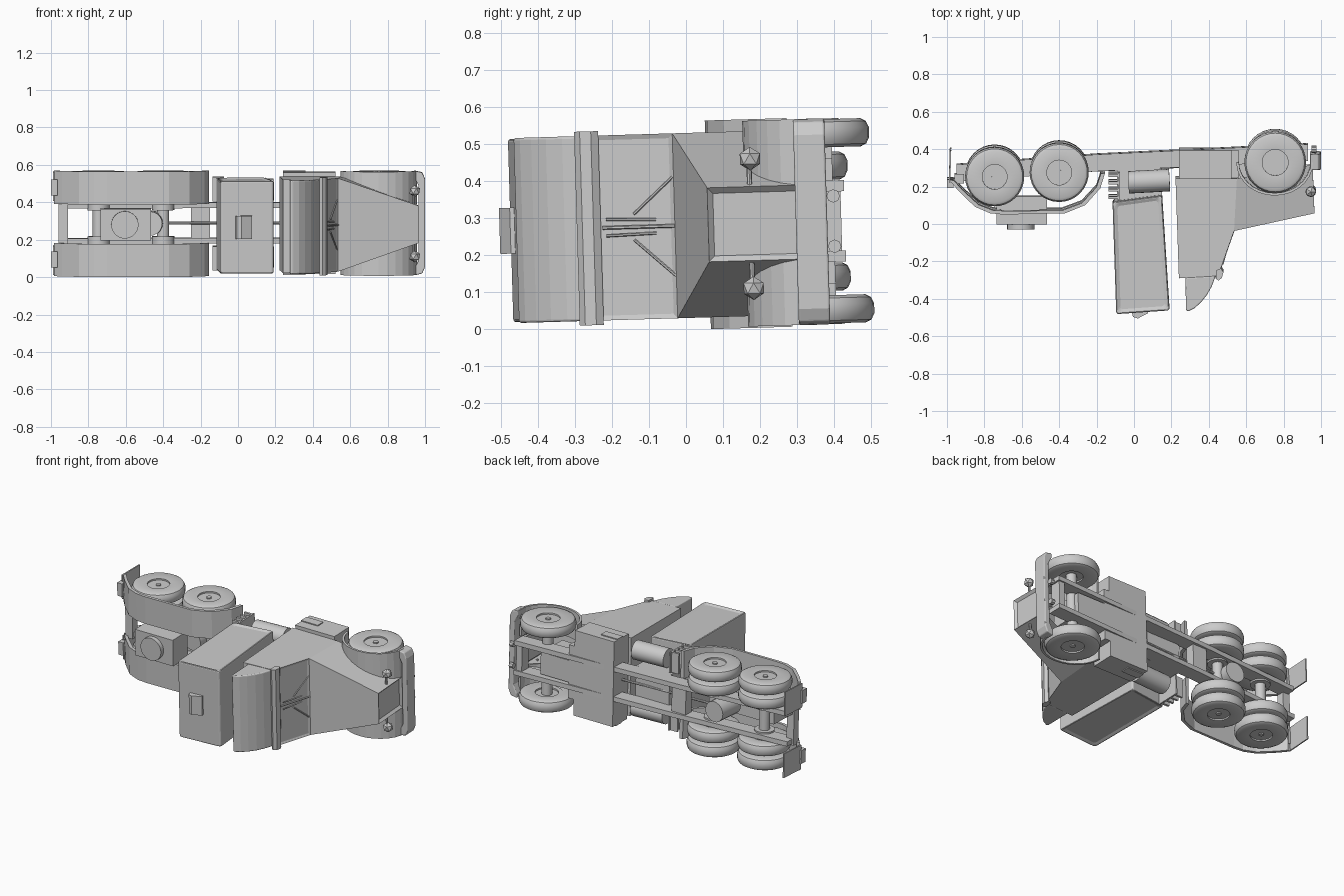
import bpy, bmesh, math
from mathutils import Matrix, Vector

cube = bpy.data.objects.get("Cube")
if cube:
    bpy.data.objects.remove(cube)

grey = bpy.data.materials.new("plain grey")
grey.use_nodes = True
COL = (0.6, 0.6, 0.6, 1)
grey.diffuse_color = COL
grey.node_tree.nodes["Principled BSDF"].inputs["Base Color"].default_value = COL

# The truck lies on its side: nose to +x, roof to -y, width along z
LEAN = Matrix.Translation((0, 0, 0.28)) @ Matrix.Rotation(math.radians(1.7), 4, 'X')
SIDES = (("left", 1), ("right", -1))


def finish(name, bm, bevel=0, smooth=False):
    bmesh.ops.recalc_face_normals(bm, faces=bm.faces)
    me = bpy.data.meshes.new(name)
    bm.to_mesh(me)
    bm.free()
    me.transform(LEAN)
    me.materials.append(grey)
    ob = bpy.data.objects.new(name, me)
    bpy.context.collection.objects.link(ob)
    if bevel:
        mod = ob.modifiers.new("bevel", 'BEVEL')
        mod.width, mod.segments = bevel, 3
    if smooth:
        bpy.ops.object.select_all(action='DESELECT')
        ob.select_set(True)
        bpy.context.view_layer.objects.active = ob
        bpy.ops.object.shade_smooth_by_angle(angle=math.radians(35))
    return ob


def prism_mesh(pts, w0, w1):
    bm = bmesh.new()
    face = bm.faces.new([bm.verts.new((x, y, w0)) for x, y in pts])
    ext = bmesh.ops.extrude_face_region(bm, geom=[face])
    bmesh.ops.translate(bm, vec=(0, 0, w1 - w0),
                        verts=[v for v in ext["geom"] if isinstance(v, bmesh.types.BMVert)])
    bmesh.ops.recalc_face_normals(bm, faces=bm.faces)
    return bm


def prism(name, pts, w0, w1, bevel=0):
    return finish(name, prism_mesh(pts, w0, w1), bevel)


def box(name, x0, x1, y0, y1, w0, w1, bevel=0):
    return prism(name, [(x0, y0), (x1, y0), (x1, y1), (x0, y1)], w0, w1, bevel)


def rod(name, a, b, r, segs=20):
    a, b = Vector(a), Vector(b)
    bm = bmesh.new()
    bmesh.ops.create_cone(bm, cap_ends=True, segments=segs, radius1=r, radius2=r, depth=(b - a).length)
    turn = (b - a).to_track_quat('Z', 'Y').to_matrix().to_4x4()
    bm.transform(Matrix.Translation((a + b) / 2) @ turn)
    return finish(name, bm, smooth=segs > 8)


def inset(bm, faces, width, depth):
    bmesh.ops.inset_individual(bm, faces=faces, thickness=width, depth=depth)


def band(name, path, thick, w0, w1):
    # Curved sheet: an outer path with an inner copy drawn toward the wheels
    mid = sum((Vector(p) for p in path), Vector((0, 0))) / len(path)
    inner = [Vector(p) + (mid + Vector((0, 0.12)) - Vector(p)).normalized() * thick for p in path]
    return prism(name, list(path) + [tuple(p) for p in reversed(inner)], w0, w1)


def wheel(name, x, y, w, r, half):
    shape = [(0, -.6), (.42, -.6), (.42, -.85), (.86, -1), (.95, -.8), (1, -.35),
             (1, .35), (.95, .8), (.86, 1), (.42, .85), (.42, .6), (0, .6)]
    bm = bmesh.new()
    vs = [bm.verts.new((p * r, 0, q * half)) for p, q in shape]
    es = [bm.edges.new(e) for e in zip(vs, vs[1:])]
    bmesh.ops.spin(bm, geom=vs + es, cent=(0, 0, 0), axis=(0, 0, 1),
                   angle=math.tau, steps=32, use_merge=True)
    bmesh.ops.remove_doubles(bm, verts=bm.verts, dist=1e-5)
    bmesh.ops.translate(bm, vec=(x, y, w), verts=bm.verts)
    finish(name, bm, smooth=True)
    rod(name + "_hub", (x, y, w - half * .8), (x, y, w + half * .8), r * .1, 8)


# Wheels and axles
AXLES = (("rear", -.745, .26), ("middle", -.4, .283))
for side, s in SIDES:
    wheel(f"front_{side}_wheel", .755, .337, s * .238, .165, .038)
    for label, x, y in AXLES:
        wheel(f"{label}_{side}_outer_wheel", x, y, s * .24, .158, .038)
        wheel(f"{label}_{side}_inner_wheel", x, y, s * .15, .158, .038)
        rod(f"{label}_{side}_hub_drum", (x, y, s * .07), (x, y, s * .12), .06)
for label, x, y in AXLES + (("front", .755, .337),):
    rod(label + "_axle", (x, y, -.24), (x, y, .24), .032)
rod("differential", (-.47, .2, 0), (-.46, .37, 0), .065)
rod("drive_shaft", (-.4, .28, 0), (.3, .31, 0), .008, 8)

# Chassis rails, cross members and fifth wheel
for side, s in SIDES:
    prism(f"{side}_rail", [(-.95, .23), (-.2, .285), (.93, .34), (.93, .43), (-.2, .375), (-.95, .32)],
          s * .08, s * .11)
box("rear_crossbar", -.96, -.91, .22, .27, -.12, .12)
box("middle_crossplate", -.25, -.15, .3, .36, -.08, .08)
box("front_crossbar", .88, .92, .35, .42, -.1, .1)
box("engine_block", .56, .76, .18, .4, -.07, .07)
box("fifth_wheel_block", -.735, -.465, 0, .15, -.085, .085)
rod("fifth_wheel_disc", (-.605, -.028, 0), (-.605, .02, 0), .073, 28)

# Rear fenders, flaps, lamps and rail hangers
REAR_ARCH = [(-.985, .24), (-.94, .187), (-.85, .1), (-.77, .066), (-.7, .059), (-.37, .065),
             (-.26, .11), (-.18, .2), (-.155, .28)]
for side, s in SIDES:
    band(f"rear_{side}_fender", REAR_ARCH, .022, s * .105, s * .282)
    prism(f"{side}_mud_flap", [(-.99, .23), (-.982, .23), (-.977, .4), (-.985, .4)], s * .12, s * .275)
    box(f"{side}_tail_lamp", -1, -.965, .2, .245, s * .15, s * .235)
    # Fuel tank and ladder behind the cab
    rod(f"{side}_tank", (-.03, .228, s * .18), (.19, .24, s * .18), .06)
    for i in range(4):
        y = .14 + i * .04
        box(f"{side}_ladder_rung_{i}", -.135, -.075, y, y + .014, s * .12, s * .25)
    box(f"{side}_ladder_back", -.085, -.075, .13, .285, s * .12, s * .25)

# Sleeper box with framed side panels and roof hatch
bm = prism_mesh([(-.115, .125), (.15, .16), (.19, -.455), (-.095, -.475)], -.252, .252)
inset(bm, [f for f in bm.faces if abs(f.normal.z) > .9], .035, -.012)
finish("sleeper_box", bm, .012)
prism("roof_hatch", [(-.015, -.46), (-.005, -.495), (.02, -.504), (.075, -.475), (.075, -.45)], -.062, .062)
box("sleeper_mount", -.09, .15, .13, .3, -.11, .11)

# Cab with framed windscreen
bm = prism_mesh([(.222, .25), (.24, -.283), (.45, -.27), (.535, -.03), (.55, .25)], -.25, .25)
glass = max(bm.faces, key=lambda f: f.normal.x * .8 - f.normal.y * .6)
inset(bm, [glass], .018, -.005)
finish("cab", bm)
box("cab_floor", .24, .56, .25, .4, -.17, .17)
rod("windscreen_divider", (.466, -.225, 0), (.535, -.03, 0), .005, 6)
for side, s in SIDES:
    for label, a, b in (("inner", (.475, -.215, s * .022), (.512, -.08, s * .018)),
                        ("outer", (.495, -.14, s * .035), (.531, -.03, s * .135))):
        rod(f"{side}_{label}_wiper", a, b, .004, 6)
    box(f"{side}_cab_step", .24, .52, .25, .4, s * .17, s * .272)
    box(f"{side}_step_tread", .24, .36, .31, .365, s * .27, s * .278)

# Roof fairing and sun visor
prism("roof_fairing", [(.275, -.28), (.278, -.455), (.29, -.46), (.325, -.442), (.358, -.412),
                       (.39, -.372), (.415, -.328), (.437, -.27)], -.25, .25, .012)
prism("sun_visor", [(.44, -.24), (.437, -.285), (.452, -.295), (.47, -.28), (.478, -.25), (.465, -.23)],
      -.262, .262)

# Tapering hood, open underneath, with a framed grille
bm = bmesh.new()
rings = [[bm.verts.new((x0, y0, -w)), bm.verts.new((x0, y0, w)),
          bm.verts.new((x1, y1, w)), bm.verts.new((x1, y1, -w))]
         for x0, y0, x1, y1, w in ((.535, -.03, .55, .25, .25), (.965, .06, .955, .32, .1))]
back, front = rings
for i in (0, 1, 3):
    j = (i + 1) % 4
    bm.faces.new((back[i], back[j], front[j], front[i]))
grille = bm.faces.new(front)
bmesh.ops.recalc_face_normals(bm, faces=bm.faces)
if grille.normal.x < 0:
    bmesh.ops.reverse_faces(bm, faces=bm.faces)
inset(bm, [grille], .022, -.015)
finish("hood", bm)

# Front fenders, lamps on stalks
for side, s in SIDES:
    arch = [(.752 - .205 * math.cos(a), .337 - .177 * math.sin(a))
            for a in (math.pi * k / 14 for k in range(15))]
    band(f"front_{side}_fender", arch, .014, s * .1, s * .278)
    rod(f"{side}_lamp_stalk", (.94, .175, s * .1), (.94, .175, s * .175), .007, 8)
    lamp = bmesh.new()
    bmesh.ops.create_icosphere(lamp, subdivisions=1, radius=.032)
    lamp.transform(Matrix.Translation((.945, .178, s * .175)))
    finish(f"{side}_lamp", lamp)
    rod(f"{side}_tow_hook", (.95, .4, s * .068), (.975, .4, s * .068), .018, 8)

# Bumper wrapping round the nose
bm = bmesh.new()
outline = [(.94, .28), (.985, .27), (1, .235)]
loop = outline + [(x, -w) for x, w in reversed(outline)]
inner = [(.965, -.2), (.965, .2)]
bottom = bm.faces.new([bm.verts.new((x, .297, w)) for x, w in loop + [(.94, -.25)] + inner + [(.94, .25)]])
ext = bmesh.ops.extrude_face_region(bm, geom=[bottom])
bmesh.ops.translate(bm, vec=(.0, .085, 0), verts=[v for v in ext["geom"] if isinstance(v, bmesh.types.BMVert)])
finish("front_bumper", bm, .006)
